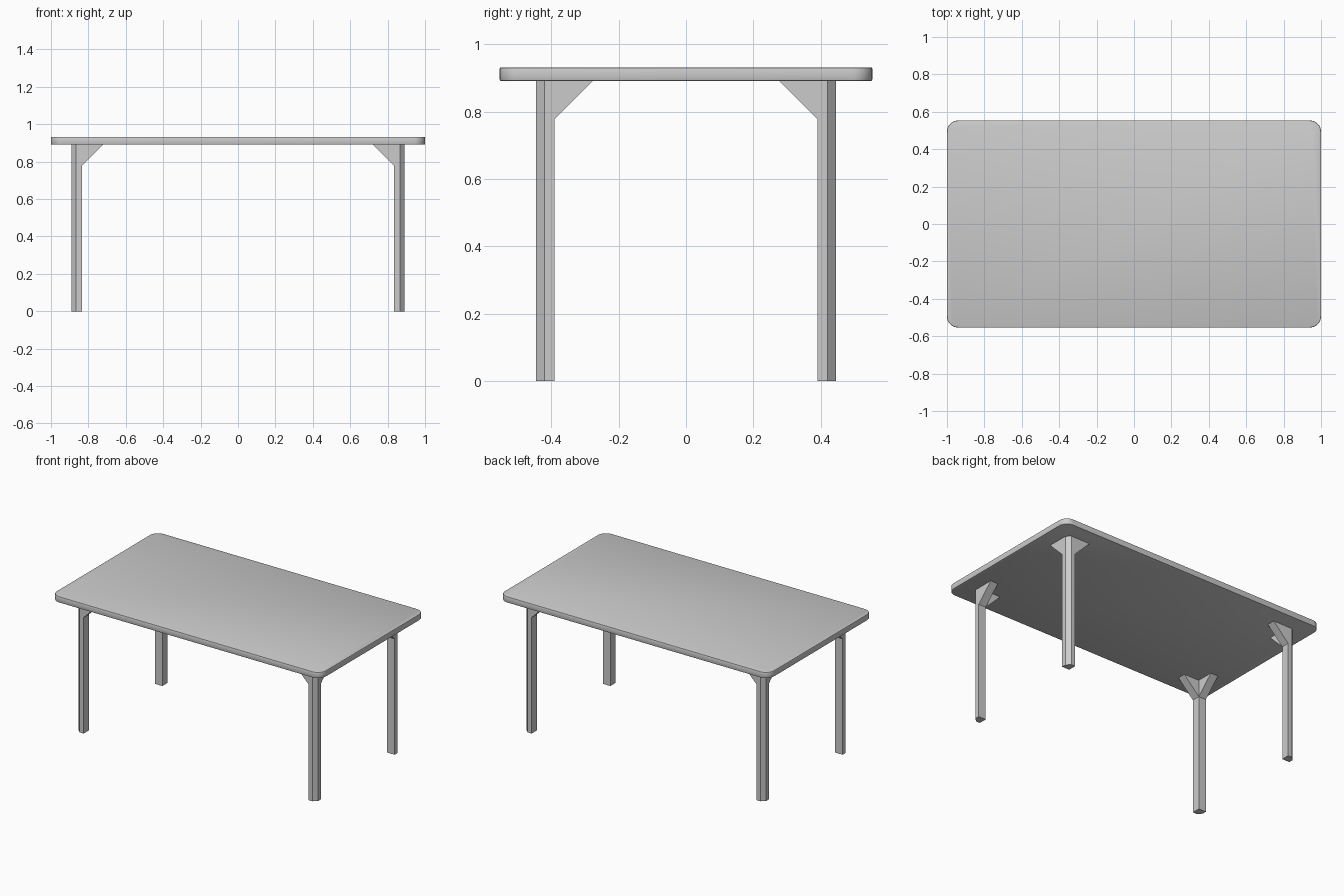
import bpy, bmesh

if "Cube" in bpy.data.objects:
    bpy.data.objects.remove(bpy.data.objects["Cube"])

TOP, UNDER, BRACE_Z = 0.932, 0.891, 0.778


def add_object(name, bm):
    bmesh.ops.recalc_face_normals(bm, faces=bm.faces)
    mesh = bpy.data.meshes.new(name)
    bm.to_mesh(mesh)
    bm.free()
    obj = bpy.data.objects.new(name, mesh)
    bpy.context.collection.objects.link(obj)
    return obj


def prism(bm, points, offset):
    face = bm.faces.new([bm.verts.new(p) for p in points])
    ext = bmesh.ops.extrude_face_region(bm, geom=[face], use_keep_orig=True)
    verts = [v for v in ext["geom"] if isinstance(v, bmesh.types.BMVert)]
    bmesh.ops.translate(bm, verts=verts, vec=offset)


# Tabletop: slab with rounded corners and softened rims
bm = bmesh.new()
bmesh.ops.create_cube(bm, size=1)
bmesh.ops.scale(bm, vec=(2, 1.107, TOP - UNDER), verts=bm.verts)
bmesh.ops.translate(bm, vec=(0, 0, (TOP + UNDER) / 2), verts=bm.verts)
corners = [e for e in bm.edges if abs(e.verts[0].co.z - e.verts[1].co.z) > 0.01]
bmesh.ops.bevel(bm, geom=corners, offset=0.06, segments=8, profile=0.5, affect='EDGES')
rims = [e for e in bm.edges if len(e.link_faces) == 2 and e.calc_face_angle() > 1.2]
bmesh.ops.bevel(bm, geom=rims, offset=0.005, segments=2, profile=0.5, affect='EDGES')
tabletop = add_object("tabletop", bm)
bpy.context.view_layer.objects.active = tabletop
tabletop.select_set(True)
bpy.ops.object.shade_smooth_by_angle(angle=0.6)

# Legs: square posts with a chamfered outer corner and two corner braces
X0, X1, Y0, Y1, C = 0.835, 0.89, 0.39, 0.445, 0.025
REACH = 0.113
for sx, side in ((-1, "left"), (1, "right")):
    for sy, end in ((-1, "front"), (1, "back")):
        bm = bmesh.new()
        post = [(X0, Y0), (X1, Y0), (X1, Y1 - C), (X1 - C, Y1), (X0, Y1)]
        prism(bm, [(x, y, 0) for x, y in post], (0, 0, UNDER))
        prism(bm, [(X0, Y0, BRACE_Z), (X0, Y0, UNDER), (X0 - REACH, Y0, UNDER)],
              (0, Y1 - Y0, 0))
        prism(bm, [(X0, Y0, BRACE_Z), (X0, Y0, UNDER), (X0, Y0 - REACH, UNDER)],
              (X1 - X0, 0, 0))
        bmesh.ops.scale(bm, vec=(sx, sy, 1), verts=bm.verts)
        add_object(f"{end}_{side}_leg", bm)
